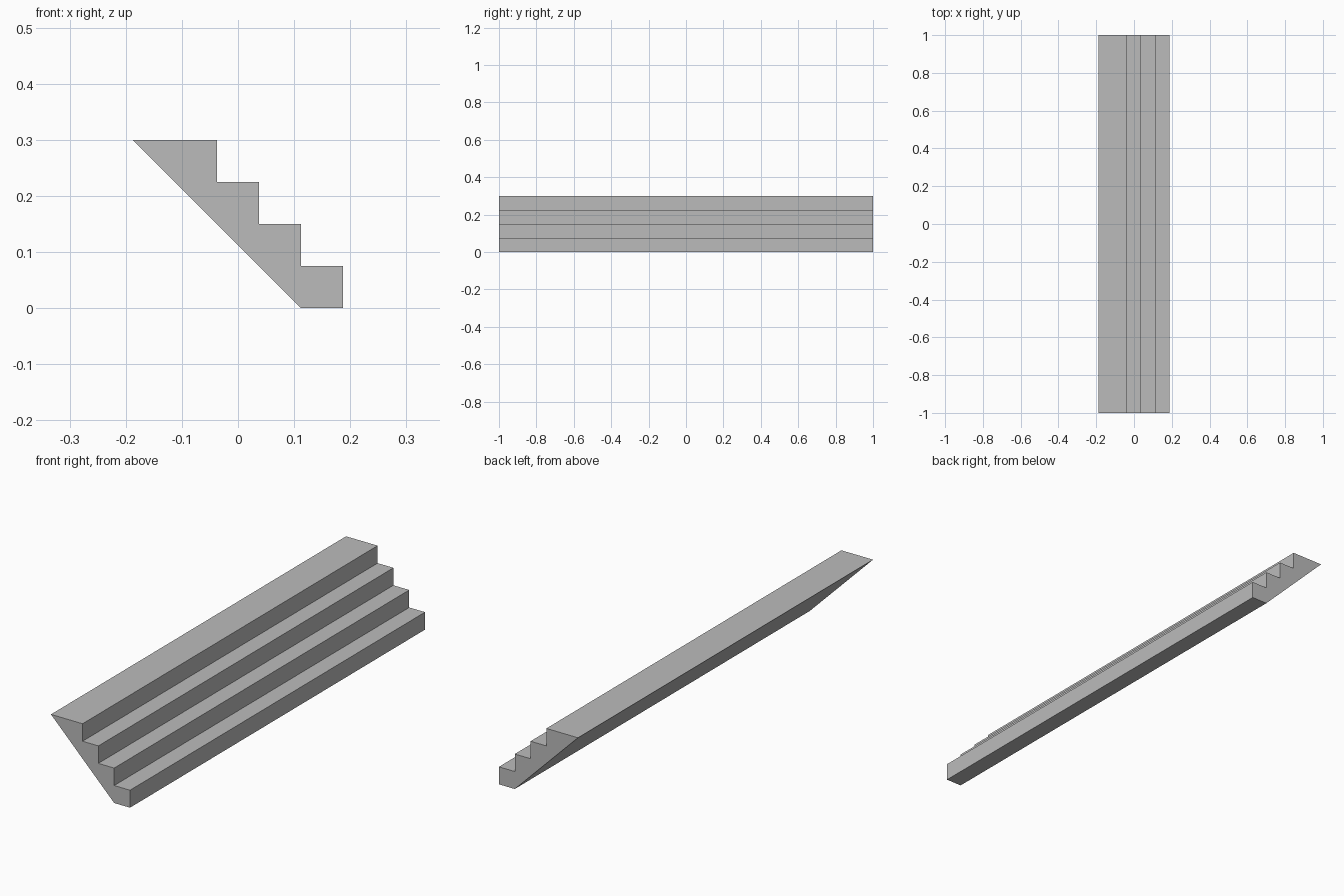
import bpy
import bmesh

STEP = 0.075      # rise and going of each step
COUNT = 4
LENGTH = 2.0
FRONT = 2.5 * STEP

cube = bpy.data.objects.get("Cube")
if cube:
    bpy.data.objects.remove(cube, do_unlink=True)

# Plain grey stone
stone = bpy.data.materials.new("grey_stone")
stone.use_nodes = True
colour = (0.5, 0.5, 0.5, 1.0)
stone.diffuse_color = colour
stone.node_tree.nodes["Principled BSDF"].inputs["Base Color"].default_value = colour

# Side profile: flat foot, stepped front, landing, sloping underside
profile = [(FRONT - STEP, 0.0)]
for i in range(COUNT):
    x = FRONT - i * STEP
    profile += [(x, i * STEP), (x, (i + 1) * STEP)]
profile.append((-FRONT, COUNT * STEP))

# Extrude the profile along the width of the flight
bm = bmesh.new()
end = bm.faces.new([bm.verts.new((x, -LENGTH / 2, z)) for x, z in profile])
result = bmesh.ops.extrude_face_region(bm, geom=[end], use_keep_orig=True)
moved = [g for g in result["geom"] if isinstance(g, bmesh.types.BMVert)]
bmesh.ops.translate(bm, verts=moved, vec=(0, LENGTH, 0))
bmesh.ops.recalc_face_normals(bm, faces=bm.faces[:])

mesh = bpy.data.meshes.new("stair_flight")
bm.to_mesh(mesh)
bm.free()
mesh.materials.append(stone)
stairs = bpy.data.objects.new("stair_flight", mesh)
bpy.context.collection.objects.link(stairs)
